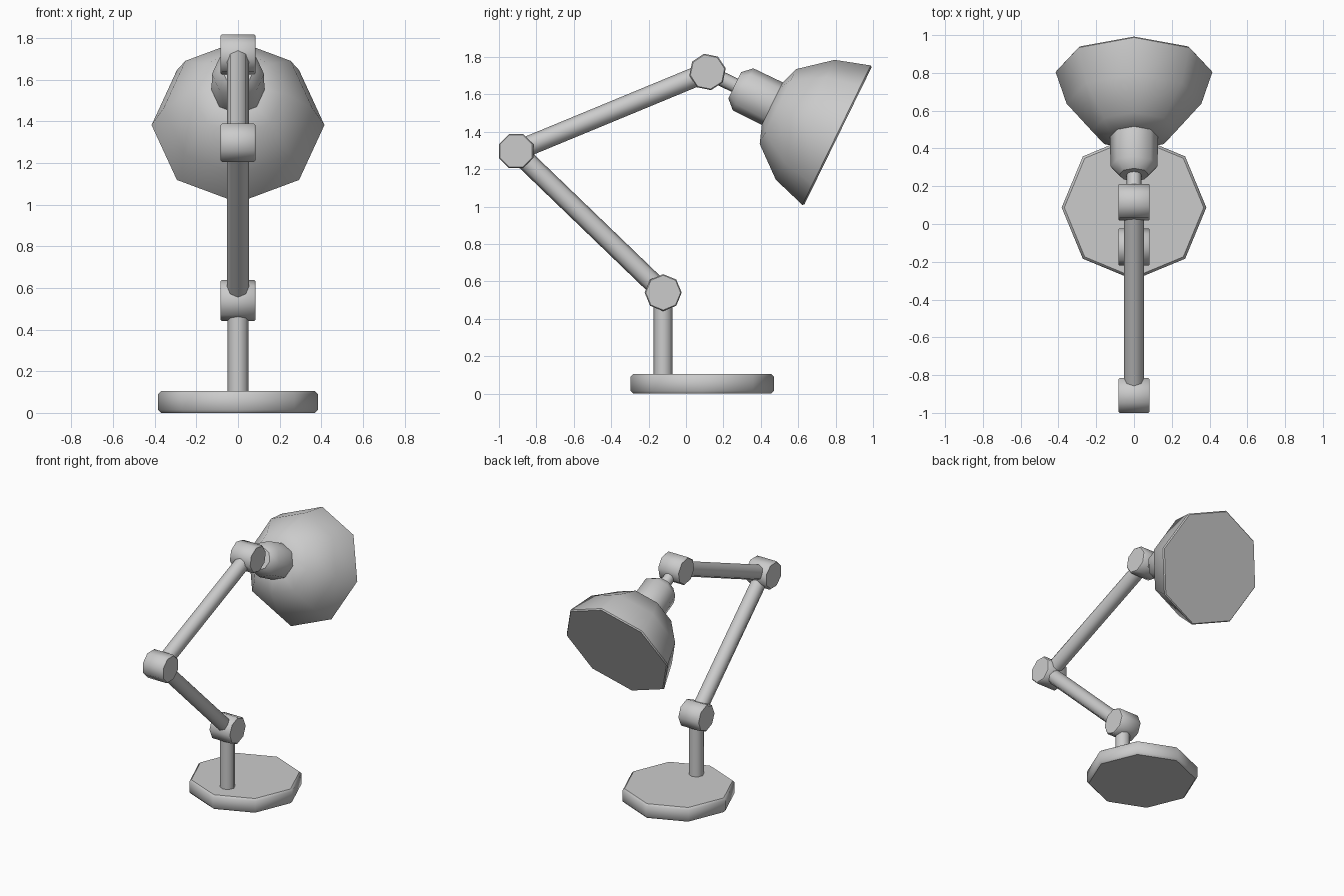
import bpy, bmesh
from math import cos, sin, radians, tau
from mathutils import Vector

if "Cube" in bpy.data.objects:
    bpy.data.objects.remove(bpy.data.objects["Cube"])

SIDES = 8
X = Vector((1, 0, 0))


def lathe(name, profile, origin, axis, spin=0):
    """Closed eight-sided solid from (distance, radius) pairs along an axis."""
    origin, axis = Vector(origin), Vector(axis).normalized()
    u = Vector((0, 1, 0)) if abs(axis.x) > 0.9 else X
    v = axis.cross(u)
    bm = bmesh.new()
    rings = []
    for s, r in profile:
        ring = []
        for i in range(SIDES):
            a = radians(spin) + tau * i / SIDES
            ring.append(bm.verts.new(origin + axis * s + (u * cos(a) + v * sin(a)) * r))
        rings.append(ring)
    for a, b in zip(rings, rings[1:]):
        for i in range(SIDES):
            j = (i + 1) % SIDES
            bm.faces.new((a[i], a[j], b[j], b[i]))
    bm.faces.new(rings[0][::-1])
    bm.faces.new(rings[-1])
    bmesh.ops.recalc_face_normals(bm, faces=bm.faces[:])
    mesh = bpy.data.meshes.new(name)
    bm.to_mesh(mesh)
    bm.free()
    mesh.shade_smooth()
    mesh.set_sharp_from_angle(angle=radians(46))
    obj = bpy.data.objects.new(name, mesh)
    bpy.context.collection.objects.link(obj)
    return obj


def drum(s0, s1, r, bevel):
    """Cylinder profile with softened rims."""
    return [(s0, r - bevel), (s0 + bevel, r), (s1 - bevel, r), (s1, r - bevel)]


def rod(name, start, end, r):
    d = Vector(end) - Vector(start)
    return lathe(name, [(0, r), (d.length, r)], start, d)


# Pivot points of the folding arm
hinge = Vector((0, -0.122, 0.54))
elbow = Vector((0, -0.908, 1.297))
wrist = Vector((0, 0.115, 1.72))

# Base and post
lathe("base", drum(0, 0.105, 0.383, 0.014), (0, 0.087, 0), (0, 0, 1))
rod("post", (0, hinge.y, 0.09), hinge, 0.051)

# Joint drums
for name, p, spin in (("lower_joint", hinge, 0), ("elbow_joint", elbow, 22.5),
                      ("upper_joint", wrist, 11)):
    lathe(name, drum(-0.083, 0.083, 0.099, 0.006), p, X, spin)

# Arms
rod("lower_arm", hinge, elbow, 0.053)
rod("upper_arm", elbow, wrist, 0.053)

# Lamp head along its tilted axis
aim = Vector((0, 0.898, -0.44))
rod("neck", wrist, wrist + aim * 0.25, 0.039)
lathe("socket", [(0.162, 0.078), (0.212, 0.125), (0.40, 0.127)], wrist, aim)
lathe("shade", [(0.383, 0.12), (0.42, 0.223), (0.582, 0.357),
                (0.768, 0.415), (0.777, 0.408)], wrist, aim)
